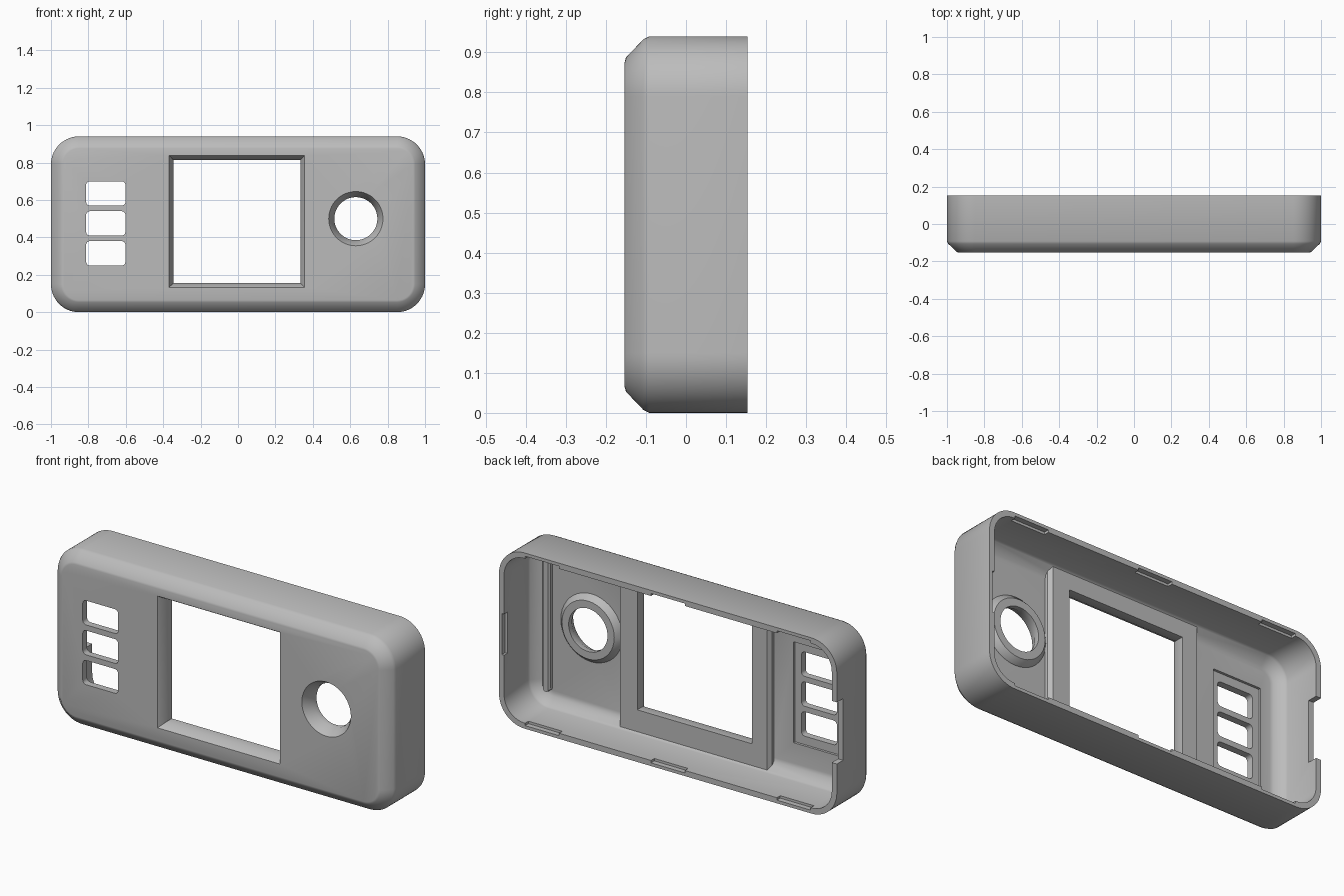
import bpy, bmesh, math

if "Cube" in bpy.data.objects:
    bpy.data.objects.remove(bpy.data.objects["Cube"], do_unlink=True)

grey = bpy.data.materials.new("plain grey")
grey.use_nodes = True
colour = (0.5, 0.5, 0.5, 1)
grey.diffuse_color = colour
grey.node_tree.nodes["Principled BSDF"].inputs["Base Color"].default_value = colour

MID = 0.47  # centre height of the housing


def rounded_rect(cx, cz, w, h, r, y, seg):
    """Points of a rounded rectangle lying in the plane of the given y."""
    pts = []
    for k, (sx, sz) in enumerate([(1, 1), (-1, 1), (-1, -1), (1, -1)]):
        for i in range(seg + 1):
            a = math.pi / 2 * (k + i / seg)
            pts.append((cx + sx * (w / 2 - r) + r * math.cos(a), y,
                        cz + sz * (h / 2 - r) + r * math.sin(a)))
    return pts


def loft(name, rings, seg=10):
    """Closed solid through rounded rectangles (cx, cz, w, h, r, y)."""
    bm = bmesh.new()
    loops = [[bm.verts.new(p) for p in rounded_rect(*ring, seg)] for ring in rings]
    for a, b in zip(loops, loops[1:]):
        for i in range(len(a)):
            j = (i + 1) % len(a)
            bm.faces.new((a[i], a[j], b[j], b[i]))
    bm.faces.new(loops[0])
    bm.faces.new(loops[-1])
    bmesh.ops.remove_doubles(bm, verts=bm.verts, dist=0.0001)
    bmesh.ops.recalc_face_normals(bm, faces=bm.faces)
    mesh = bpy.data.meshes.new(name)
    bm.to_mesh(mesh)
    bm.free()
    mesh.materials.append(grey)
    ob = bpy.data.objects.new(name, mesh)
    bpy.context.collection.objects.link(ob)
    return ob


def block(name, x0, x1, y0, y1, z0, z1, r=0.001):
    cx, cz, w, h = (x0 + x1) / 2, (z0 + z1) / 2, x1 - x0, z1 - z0
    return loft(name, [(cx, cz, w, h, r, y0), (cx, cz, w, h, r, y1)], 5)


def disc(radius, y):
    return (0.63, 0.5, 2 * radius, 2 * radius, radius, y)


def combine(target, tool, operation):
    tool.hide_render = True
    mod = target.modifiers.new(tool.name, 'BOOLEAN')
    mod.object, mod.operation, mod.solver = tool, operation, 'EXACT'
    bpy.context.view_layer.objects.active = target
    bpy.ops.object.modifier_apply(modifier=mod.name)
    bpy.data.objects.remove(tool, do_unlink=True)


def shell_ring(inset, y, radius=0.15):
    return (0, MID, 2 - 2 * inset, 0.94 - 2 * inset, radius - inset, y)


# Outer body with a softened front chamfer
housing = loft("housing", [shell_ring(i, y) for i, y in
               [(0.064, -0.153), (0.053, -0.15), (0.007, -0.106), (0, -0.092), (0, 0.153)]], 14)

# Hollow interior, open at the back
combine(housing, loft("cavity", [shell_ring(i, y) for i, y in
        [(0.095, -0.103), (0.075, -0.099), (0.035, -0.062), (0.03, -0.05), (0.03, 0.2)]], 14), 'DIFFERENCE')

# Raised screen pad, dial boss and wall rib inside
combine(housing, loft("screen_pad", [(0, MID, w, 0.9, 0.01, y) for w, y in
        [(0.9, -0.115), (0.9, -0.085), (0.87, -0.065)]]), 'UNION')
combine(housing, loft("dial_boss", [disc(0.185, -0.115), disc(0.18, -0.098),
        disc(0.155, -0.072)]), 'UNION')
combine(housing, loft("wall_rib", [(0.885, MID, w, 0.74, w / 2 - 0.001, y) for w, y in
        [(0.05, -0.115), (0.045, -0.085), (0.03, -0.077)]]), 'UNION')

# Screen window with bevelled front edge
combine(housing, loft("window", [(-0.006, 0.485, w, w - 0.02, 0.001, y) for w, y in
        [(0.74, -0.17), (0.725, -0.153), (0.68, -0.115), (0.68, 0)]]), 'DIFFERENCE')

# Conical dial hole
combine(housing, loft("dial_hole", [disc(0.155, -0.17), disc(0.145, -0.153),
        disc(0.115, -0.1), disc(0.115, 0)], 16), 'DIFFERENCE')

# Button pocket on the inside and three button openings
combine(housing, block("button_pocket", -0.85, -0.565, -0.116, 0, 0.205, 0.745), 'DIFFERENCE')
for i in range(3):
    z = 0.25 + 0.16 * i
    combine(housing, block("button_hole", -0.812, -0.602, -0.2, 0, z, z + 0.13, 0.02), 'DIFFERENCE')

# Snap recesses in the rear rim
for x in (-0.745, 0, 0.745):
    for z in (0.03, 0.91):
        combine(housing, block("snap_slot", x - 0.1, x + 0.1, 0.125, 0.2,
                               z - 0.013, z + 0.013), 'DIFFERENCE')
combine(housing, block("side_slot", 0.957, 0.983, 0.125, 0.2, 0.36, 0.58), 'DIFFERENCE')

# Cable notch through the side wall
combine(housing, block("cable_notch", -1.1, -0.9, 0.1, 0.2, 0.305, 0.635), 'DIFFERENCE')

bpy.ops.object.select_all(action='DESELECT')
housing.select_set(True)
bpy.context.view_layer.objects.active = housing
bpy.ops.object.shade_smooth_by_angle(angle=math.radians(32))
